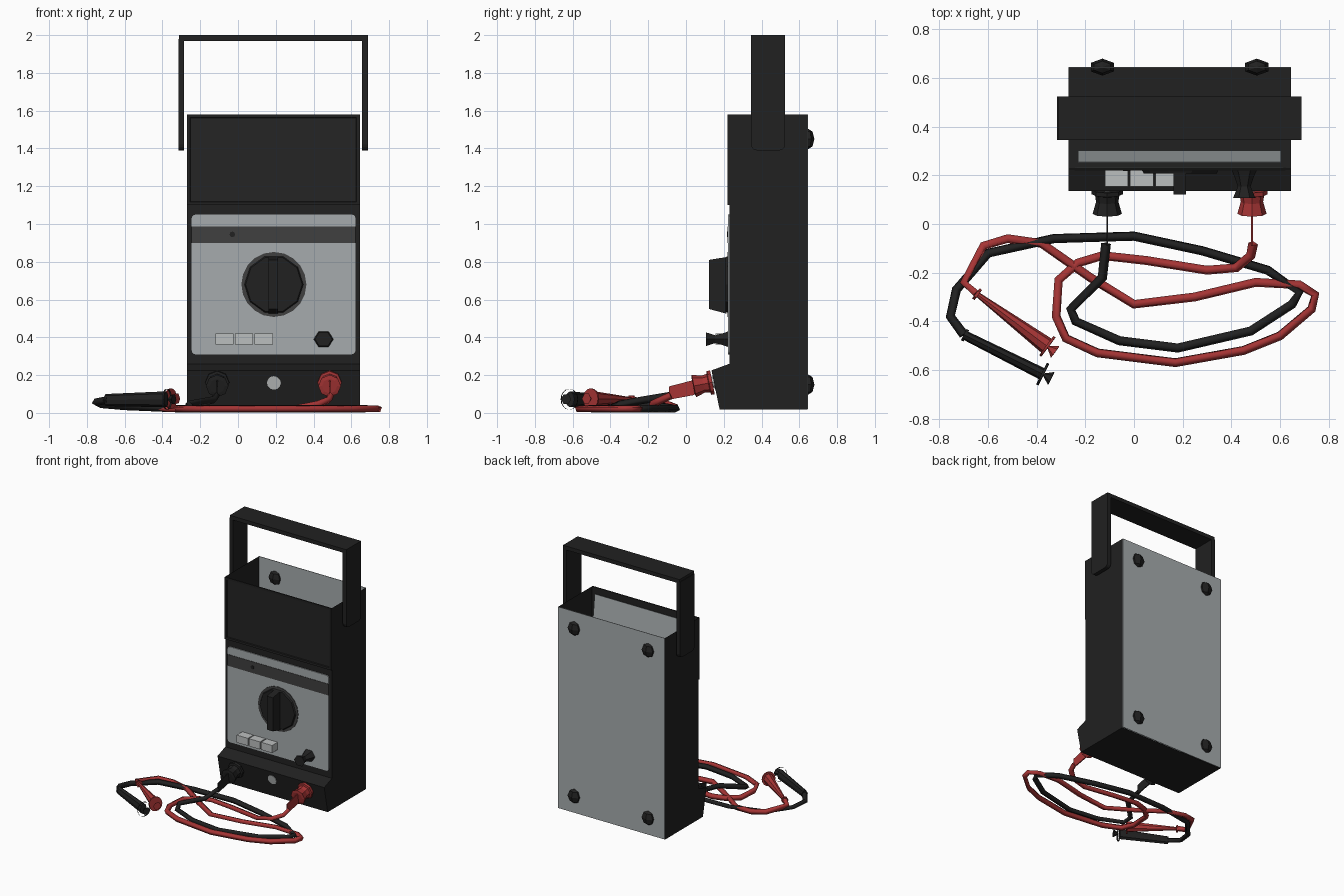
import bpy, bmesh, math
from mathutils import Vector

if "Cube" in bpy.data.objects:
    bpy.data.objects.remove(bpy.data.objects["Cube"])


def material(name, *rgb):
    m = bpy.data.materials.new(name)
    m.use_nodes = True
    m.diffuse_color = (*rgb, 1)
    m.node_tree.nodes["Principled BSDF"].inputs["Base Color"].default_value = (*rgb, 1)
    return m


black = material("black plastic", .015, .015, .015)
glass = material("dark glass", .018, .018, .018)
charcoal = material("charcoal", .05, .05, .05)
grey = material("panel grey", .38, .41, .42)
light = material("light grey", .5, .52, .52)
red = material("red", .38, .035, .035)


def finish(name, bm, mat):
    bmesh.ops.recalc_face_normals(bm, faces=bm.faces)
    mesh = bpy.data.meshes.new(name)
    bm.to_mesh(mesh)
    bm.free()
    mesh.materials.append(mat)
    ob = bpy.data.objects.new(name, mesh)
    bpy.context.collection.objects.link(ob)
    return ob


def box(name, mat, x, y, z, round_axis=None, radius=.02, keep=lambda e: True):
    """Box from (min, max) pairs; edges along round_axis may be rounded."""
    bm = bmesh.new()
    bmesh.ops.create_cube(bm, size=1)
    for v in bm.verts:
        v.co = [r[0] if c < 0 else r[1] for c, r in zip(v.co, (x, y, z))]
    if round_axis is not None:
        edges = [e for e in bm.edges if keep(e) and
                 abs((e.verts[0].co - e.verts[1].co).normalized()[round_axis]) > .9]
        bmesh.ops.bevel(bm, geom=edges, offset=radius, segments=3, profile=.5, affect='EDGES')
    return finish(name, bm, mat)


def prism(name, mat, profile, x0, x1, skip=()):
    """Extrude a (y, z) profile along x, leaving out the skipped strips."""
    bm = bmesh.new()
    a, b = ([bm.verts.new((x, *p)) for p in profile] for x in (x0, x1))
    bm.faces.new(a)
    bm.faces.new(b)
    n = len(profile)
    for i in range(n):
        if i not in skip:
            j = (i + 1) % n
            bm.faces.new((a[i], a[j], b[j], b[i]))
    return finish(name, bm, mat)


def turned(name, mat, start, axis, profile, sides=8, flat=1, caps=True):
    """Turn (distance, radius) pairs around an axis; flat squeezes it sideways."""
    bm = bmesh.new()
    start, axis = Vector(start), Vector(axis).normalized()
    side = axis.cross(Vector((0, 0, 1))).normalized()
    up = side.cross(axis)
    rings = []
    for d, r in profile:
        angles = [math.tau * k / sides for k in range(sides)]
        rings.append([bm.verts.new(start + axis * d + side * r * flat * math.cos(t)
                                   + up * r * math.sin(t)) for t in angles])
    for a, b in zip(rings, rings[1:]):
        for k in range(sides):
            j = (k + 1) % sides
            bm.faces.new((a[k], a[j], b[j], b[k]))
    if caps:
        bm.faces.new(rings[0])
        bm.faces.new(rings[-1])
    return finish(name, bm, mat)


def cable(name, mat, path, end_lift):
    """Square-section lead lying on the ground, raised at both ends."""
    cu = bpy.data.curves.new(name, 'CURVE')
    cu.dimensions = '3D'
    cu.bevel_depth, cu.bevel_resolution, cu.use_fill_caps = .02, 0, True
    sp = cu.splines.new('POLY')
    n = len(path)
    sp.points.add(n - 1)
    for i, (x, y) in enumerate(path):
        z = .022 + .07 * max(0, 1 - i / 3) + end_lift * max(0, 1 - (n - 1 - i) / 4)
        sp.points[i].co = (x, y, z, 1)
    cu.materials.append(mat)
    ob = bpy.data.objects.new(name, cu)
    bpy.context.collection.objects.link(ob)
    bpy.ops.object.select_all(action='DESELECT')
    ob.select_set(True)
    bpy.context.view_layer.objects.active = ob
    bpy.ops.object.convert(target='MESH')


# Case: open-topped shell with a sloped foot, closed behind by a grey plate
L, R = -.27, .645
prism("case", black, [(.23, 1.58), (.23, .26), (.135, .225), (.178, .018), (.642, .018), (.642, 1.58)],
      L, R, skip=(4, 5))
box("back_plate", grey, (L, R), (.642, .646), (.02, 1.58))
for i, x in enumerate((-.13, .505)):
    for j, z in enumerate((.15, 1.45)):
        bm = bmesh.new()
        bmesh.ops.create_uvsphere(bm, u_segments=6, v_segments=4, radius=1)
        for v in bm.verts:
            v.co = (x + v.co.x * .055, .645 + v.co.y * .035, z + v.co.z * .055)
        finish(f"back_foot_{i}_{j}", bm, black)

# Display: raised frame with a sunken dark window and a tilted dial behind it
bm = bmesh.new()
frame = [bm.verts.new((x, .221, z)) for x, z in ((L, 1.1), (R, 1.1), (R, 1.58), (L, 1.58))]
window = bm.faces.new(frame)
rim = bmesh.ops.extrude_edge_only(bm, edges=bm.edges[:])
for v in [g for g in rim["geom"] if isinstance(g, bmesh.types.BMVert)]:
    v.co.y = .23
bmesh.ops.inset_region(bm, faces=[window], thickness=.024)
bmesh.ops.inset_region(bm, faces=[window], thickness=.004, depth=-.007)
window.material_index = 1
finish("display_frame", bm, black).data.materials.append(glass)
prism("dial_plate", grey, [(.25, 1.54), (.254, 1.54), (.302, 1.12), (.298, 1.12)], -.23, .605)

# Control panel
box("control_panel", grey, (-.245, .622), (.223, .232), (.31, 1.05), round_axis=1)
box("panel_band", charcoal, (-.245, .622), (.22, .224), (.9, .988))
turned("indicator", black, (-.03, .222, .945), (0, -1, 0), [(0, .015), (.005, .015)])
turned("selector_ring", charcoal, (.19, .224, .68), (0, -1, 0), [(0, .172), (.005, .172)], 20)
turned("selector_disc", black, (.19, .222, .68), (0, -1, 0), [(0, .158), (.014, .15)], 10)
prism("selector_grip", black, [(.215, .525), (.122, .55), (.122, .81), (.215, .825)], .162, .213)
for i in range(3):
    x = -.12 + i * .104
    box(f"button_{i}", light, (x, x + .096), (.155, .225), (.362, .42))
turned("small_knob", black, (.453, .224, .39), (0, -1, 0),
       [(0, .048), (.03, .036), (.07, .024), (.118, .042)], 6, flat=1.1)
turned("foot_socket", light, (.19, .152, .16), (0, -1, -.2), [(0, .037), (.006, .037)], 12)

# Carrying handle
box("handle_bar", black, (-.312, .688), (.345, .525), (1.97, 2))
for name, x in (("right", (-.316, -.285)), ("left", (.657, .688))):
    box(f"handle_arm_{name}", black, x, (.345, .525), (1.39, 1.98), round_axis=0, radius=.03,
        keep=lambda e: all(v.co.z < 1.5 for v in e.verts))

# Plugs in the foot sockets
for name, mat, x in (("black", black, -.11), ("red", red, .485)):
    turned(f"{name}_jack", light, (x, .17, .168), (0, -1, -.15), [(0, .03), (.05, .03)])
    turned(f"{name}_plug", mat, (x, .14, .162), (0, -1, -.2),
           [(0, .064), (.018, .064), (.022, .05), (.05, .046), (.1, .06), (.104, .04)])
    prism(f"{name}_strain_relief", mat, [(.045, .095), (.045, .175), (-.09, .14), (-.09, .07)],
          x - .004, x + .004)

# Test leads
cable("black_lead", black, [
    (-.115, -.08), (-.13, -.22), (-.26, -.35), (-.24, -.4), (-.06, -.48), (.18, -.51), (.48, -.44),
    (.65, -.33), (.68, -.28), (.55, -.19), (.28, -.11), (0, -.05), (-.33, -.06), (-.6, -.12),
    (-.73, -.27), (-.755, -.38), (-.7, -.455)], .045)
cable("red_lead", red, [
    (.49, -.08), (.48, -.13), (.42, -.18), (.3, -.19), (.05, -.15), (-.13, -.13), (-.23, -.16),
    (-.31, -.23), (-.32, -.38), (-.28, -.47), (-.15, -.53), (.17, -.57), (.45, -.52), (.6, -.46),
    (.73, -.35), (.745, -.29), (.68, -.25), (.5, -.24), (.25, -.3), (0, -.33), (-.18, -.22),
    (-.38, -.08), (-.52, -.06), (-.62, -.09), (-.7, -.24), (-.65, -.285)], .05)

# Probes with finger guards and flared tips
for name, mat, a, b, thin, flat in (
        ("black", black, (-.7, -.455, .068), (-.38, -.615, .072), .032, .6),
        ("red", red, (-.65, -.285, .07), (-.36, -.5, .075), .012, .85)):
    a, b = Vector(a), Vector(b)
    axis, length = b - a, (b - a).length
    turned(f"{name}_probe", mat, a, axis, [(0, thin), (length, .042)], 8, flat)
    turned(f"{name}_collar", mat, a, axis, [(0, .026), (.012, .026)], 6)
    turned(f"{name}_guard", mat, b, axis, [(0, .055), (.01, .055)], 16, .9, caps=name == "red")
    turned(f"{name}_tip", mat, b, axis, [(.01, .006), (.045, .03)], 6)
